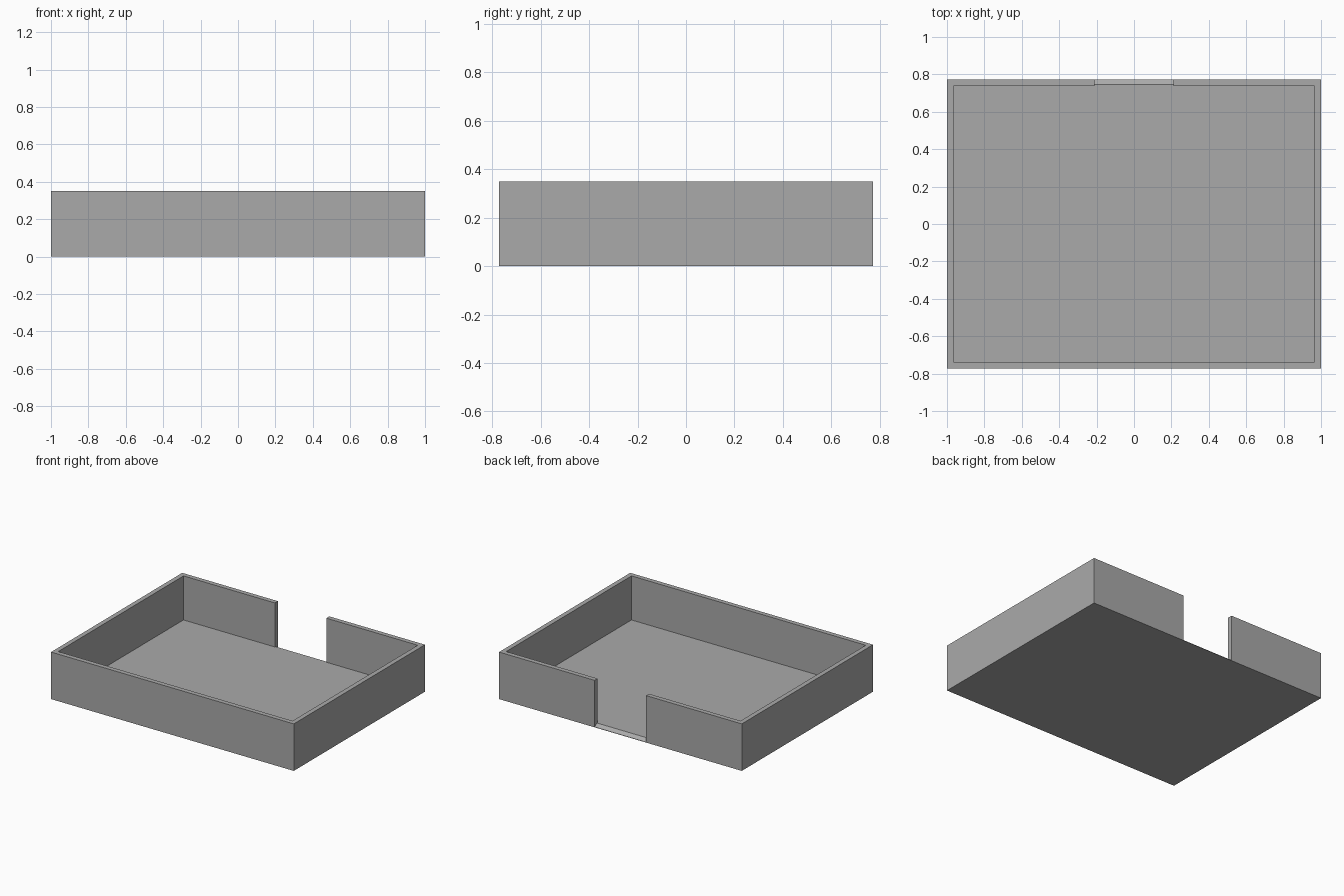
import bpy, bmesh

if "Cube" in bpy.data.objects:
    bpy.data.objects.remove(bpy.data.objects["Cube"])

HX, HY, H = 1.0, 0.772, 0.35      # half width, half depth, wall height
T, FLOOR = 0.035, 0.022           # wall thickness, floor thickness
GAP = 0.212                       # half width of the rear opening
SILL = 0.027                      # depth of the sloped rear sill

grey = bpy.data.materials.new("grey")
grey.diffuse_color = (0.4, 0.4, 0.4, 1)
grey.use_nodes = True
grey.node_tree.nodes["Principled BSDF"].inputs["Base Color"].default_value = grey.diffuse_color


def extrude(name, pts, offset):
    """Closed solid made by extruding a flat outline along an offset."""
    bm = bmesh.new()
    face = bm.faces.new([bm.verts.new(p) for p in pts])
    res = bmesh.ops.extrude_face_region(bm, geom=[face], use_keep_orig=True)
    top = [g for g in res["geom"] if isinstance(g, bmesh.types.BMVert)]
    bmesh.ops.translate(bm, vec=offset, verts=top)
    bmesh.ops.recalc_face_normals(bm, faces=bm.faces)
    me = bpy.data.meshes.new(name)
    bm.to_mesh(me)
    bm.free()
    me.materials.append(grey)
    ob = bpy.data.objects.new(name, me)
    bpy.context.collection.objects.link(ob)
    return ob


# Wall: one C-shaped outline running round the tray, open at the rear
half = [(GAP, HY), (HX, HY), (HX, -HY)]
inner = [(HX - T, -HY + T), (HX - T, HY - T), (GAP, HY - T)]
outline = (half + [(-x, y) for x, y in reversed(half)]
           + [(-x, y) for x, y in reversed(inner)] + inner)
extrude("wall", [(x, y, 0) for x, y in outline], (0, 0, H))

# Floor: slab between the walls
fx, fy = HX - T, HY - T
extrude("floor", [(-fx, -fy, 0), (fx, -fy, 0), (fx, fy, 0), (-fx, fy, 0)],
        (0, 0, FLOOR))

# Sill: floor edge in the opening, sloping down to the rear
extrude("sill", [(-GAP, fy, 0), (-GAP, HY, 0), (-GAP, HY, 0.003),
                 (-GAP, HY - SILL, FLOOR), (-GAP, fy, FLOOR)],
        (2 * GAP, 0, 0))
